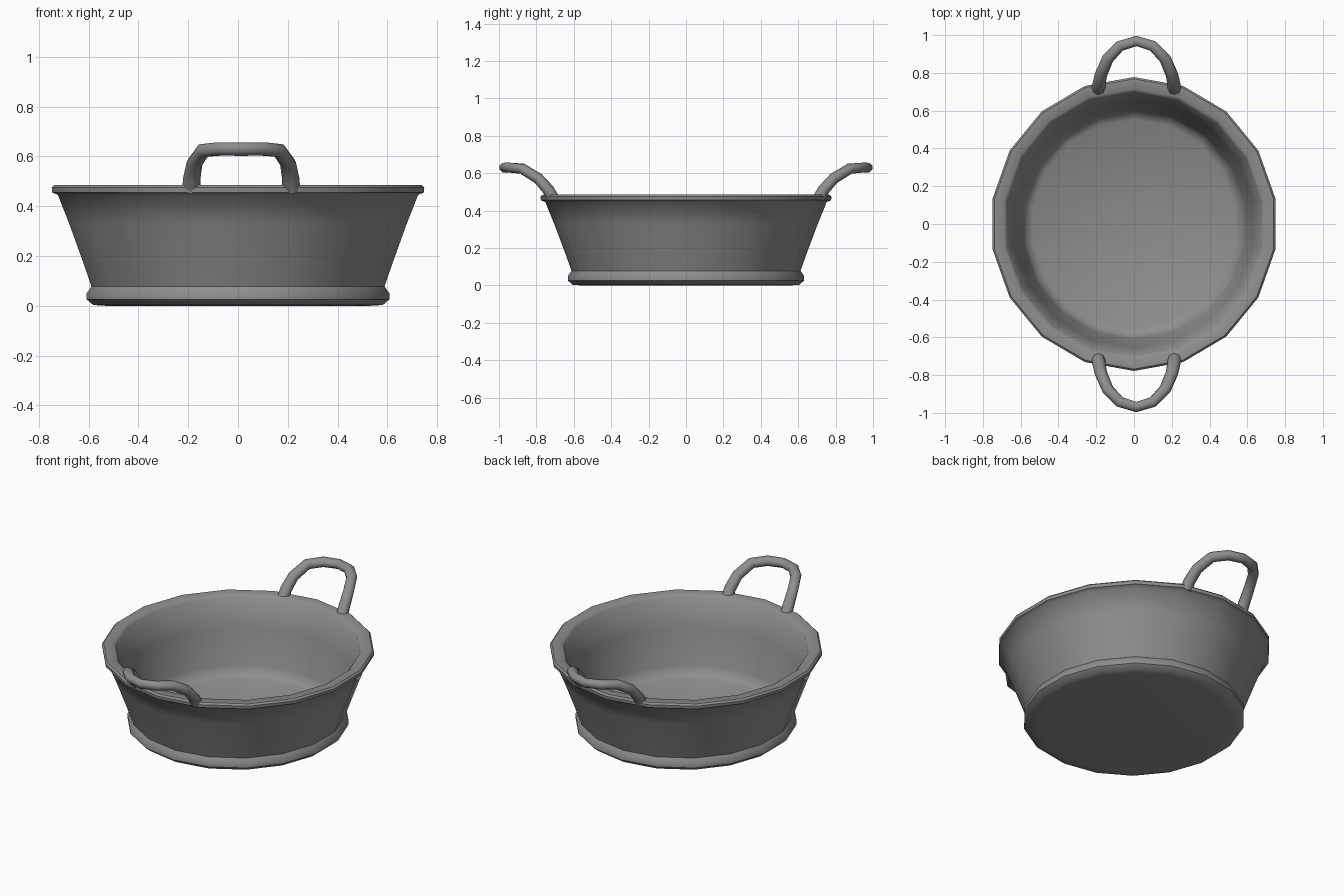
import bpy, bmesh, math
from mathutils import Vector

if "Cube" in bpy.data.objects:
    bpy.data.objects.remove(bpy.data.objects["Cube"])

metal = bpy.data.materials.new("grey metal")
metal.diffuse_color = (0.27, 0.27, 0.27, 1)
metal.use_nodes = True
metal.node_tree.nodes["Principled BSDF"].inputs["Base Color"].default_value = metal.diffuse_color


def finish(name, bm, angle):
    bmesh.ops.recalc_face_normals(bm, faces=bm.faces)
    me = bpy.data.meshes.new(name)
    bm.to_mesh(me)
    bm.free()
    me.materials.append(metal)
    ob = bpy.data.objects.new(name, me)
    bpy.context.collection.objects.link(ob)
    bpy.ops.object.select_all(action='DESELECT')
    ob.select_set(True)
    bpy.context.view_layer.objects.active = ob
    bpy.ops.object.shade_smooth_by_angle(angle=math.radians(angle))
    return ob


def skin(bm, rings):
    # bridge consecutive rings and cap both ends
    n = len(rings[0])
    for a, b in zip(rings, rings[1:]):
        for i in range(n):
            j = (i + 1) % n
            bm.faces.new((a[i], a[j], b[j], b[i]))
    bm.faces.new(rings[0])
    bm.faces.new(rings[-1])


# Bowl: 18-sided lathe from underside, over the rim, to the inner floor
profile = [(0.555, 0.0), (0.605, 0.003), (0.632, 0.026), (0.632, 0.05),
           (0.612, 0.078), (0.645, 0.17), (0.705, 0.33), (0.752, 0.445),
           (0.776, 0.456), (0.778, 0.475), (0.768, 0.485), (0.715, 0.485),
           (0.698, 0.472), (0.655, 0.30), (0.61, 0.09), (0.592, 0.05),
           (0.555, 0.03)]
bm = bmesh.new()
rings = []
for r, z in profile:
    rings.append([bm.verts.new((0.977 * r * math.sin(math.tau * i / 18),
                                r * math.cos(math.tau * i / 18), z))
                  for i in range(18)])
skin(bm, rings)
finish("bowl", bm, 45)

# Handles: bent tubes rising out of the rim at front and back
half = [(0.201, 0.71, 0.465), (0.199, 0.735, 0.51), (0.188, 0.79, 0.572),
        (0.152, 0.875, 0.624), (0.088, 0.942, 0.63)]
radii = [0.036, 0.035, 0.033, 0.032, 0.031]
arc = [(-x, y, z) for x, y, z in half] + [(0, 0.969, 0.629)] + half[::-1]
arc_r = radii + [0.03] + radii[::-1]
for name, side in (("back_handle", 1), ("front_handle", -1)):
    pts = [Vector((x + 0.013, y * side, z)) for x, y, z in arc]
    bm = bmesh.new()
    rings = []
    for k, p in enumerate(pts):
        t = (pts[min(k + 1, len(pts) - 1)] - pts[max(k - 1, 0)]).normalized()
        u = t.cross(Vector((0, -0.5 * side, 1))).normalized()
        v = t.cross(u)
        rings.append([bm.verts.new(p + arc_r[k] * (
            u * math.cos(math.tau * i / 8) + 0.9 * v * math.sin(math.tau * i / 8)))
            for i in range(8)])
    skin(bm, rings)
    finish(name, bm, 60)
